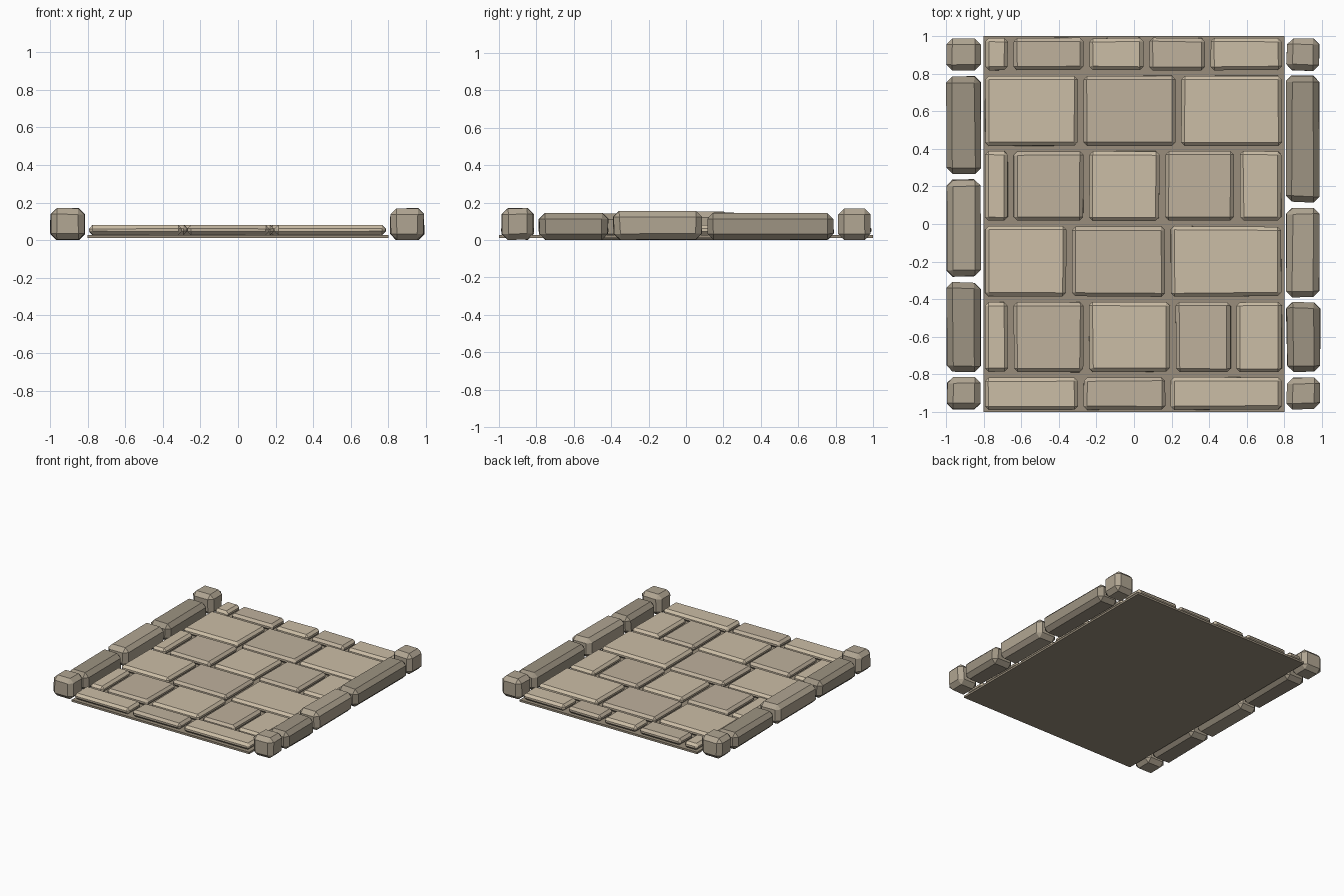
import bpy, bmesh, random

if "Cube" in bpy.data.objects:
    bpy.data.objects.remove(bpy.data.objects["Cube"])

random.seed(4)


def material(name, rgb):
    m = bpy.data.materials.new(name)
    m.diffuse_color = (*rgb, 1)
    m.use_nodes = True
    m.node_tree.nodes["Principled BSDF"].inputs["Base Color"].default_value = m.diffuse_color
    return m


LIGHT = material("slab_light", (0.60, 0.51, 0.38))
MID = material("slab_mid", (0.52, 0.44, 0.335))
CURB_LIGHT = material("curb_light", (0.44, 0.38, 0.29))
CURB_DARK = material("curb_dark", (0.34, 0.295, 0.225))
MORTAR = material("mortar", (0.32, 0.27, 0.20))


def stone(name, x, y, z, bevel, jitter, mat):
    """Chamfered block filling the given ranges, with corners nudged inward."""
    bm = bmesh.new()
    bmesh.ops.create_cube(bm, size=1)
    for v in bm.verts:
        for i, (lo, hi) in enumerate((x, y, z)):
            amount = random.uniform(0, jitter) * (0.3 if i == 2 else 1)
            v.co[i] = hi - amount if v.co[i] > 0 else lo + amount
    if bevel:
        bmesh.ops.bevel(bm, geom=bm.edges[:], offset=bevel, segments=1,
                        affect='EDGES', profile=0.5)
    mesh = bpy.data.meshes.new(name)
    bm.to_mesh(mesh)
    bm.free()
    ob = bpy.data.objects.new(name, mesh)
    mesh.materials.append(mat)
    bpy.context.collection.objects.link(ob)


# Mortar bed under the paving
stone("mortar_bed", (-0.8, 0.8), (-1, 1), (0.012, 0.028), 0, 0, MORTAR)

# Paving rows: y range, then centres of the joints across the row
rows = [
    ((0.815, 0.992), (-0.655, -0.253, 0.067, 0.393)),
    ((0.412, 0.792), (-0.283, 0.237)),
    ((0.015, 0.39), (-0.655, -0.253, 0.15, 0.548)),
    ((-0.388, -0.01), (-0.346, 0.18)),
    ((-0.79, -0.412), (-0.655, -0.253, 0.207, 0.53)),
    ((-0.99, -0.812), (-0.283, 0.18)),
]
GAP = 0.0125
for r, (y, joints) in enumerate(rows):
    edges = (-0.807, *joints, 0.8)
    for i in range(len(edges) - 1):
        stone(f"paving_{r + 1}_{i + 1}", (edges[i] + GAP, edges[i + 1] - GAP), y,
              (0.027, 0.081), 0.019, 0.006, MID if i % 2 else LIGHT)

# Raised kerbs: y joints from back to front, with heights
kerbs = {
    "left": ((-1, -0.81), (1, 0.803, 0.25, -0.297, -0.8, -1),
             (0.17, 0.142, 0.155, 0.145, 0.172)),
    "right": ((0.805, 0.995), (1, 0.803, 0.102, -0.4, -0.8, -1),
              (0.17, 0.147, 0.158, 0.147, 0.172)),
}
for side, (x, ys, heights) in kerbs.items():
    for i, h in enumerate(heights):
        stone(f"kerb_{side}_{i + 1}", x, (ys[i + 1] + 0.009, ys[i] - 0.009), (0, h),
              0.032, 0.012, CURB_DARK if i % 2 else CURB_LIGHT)
